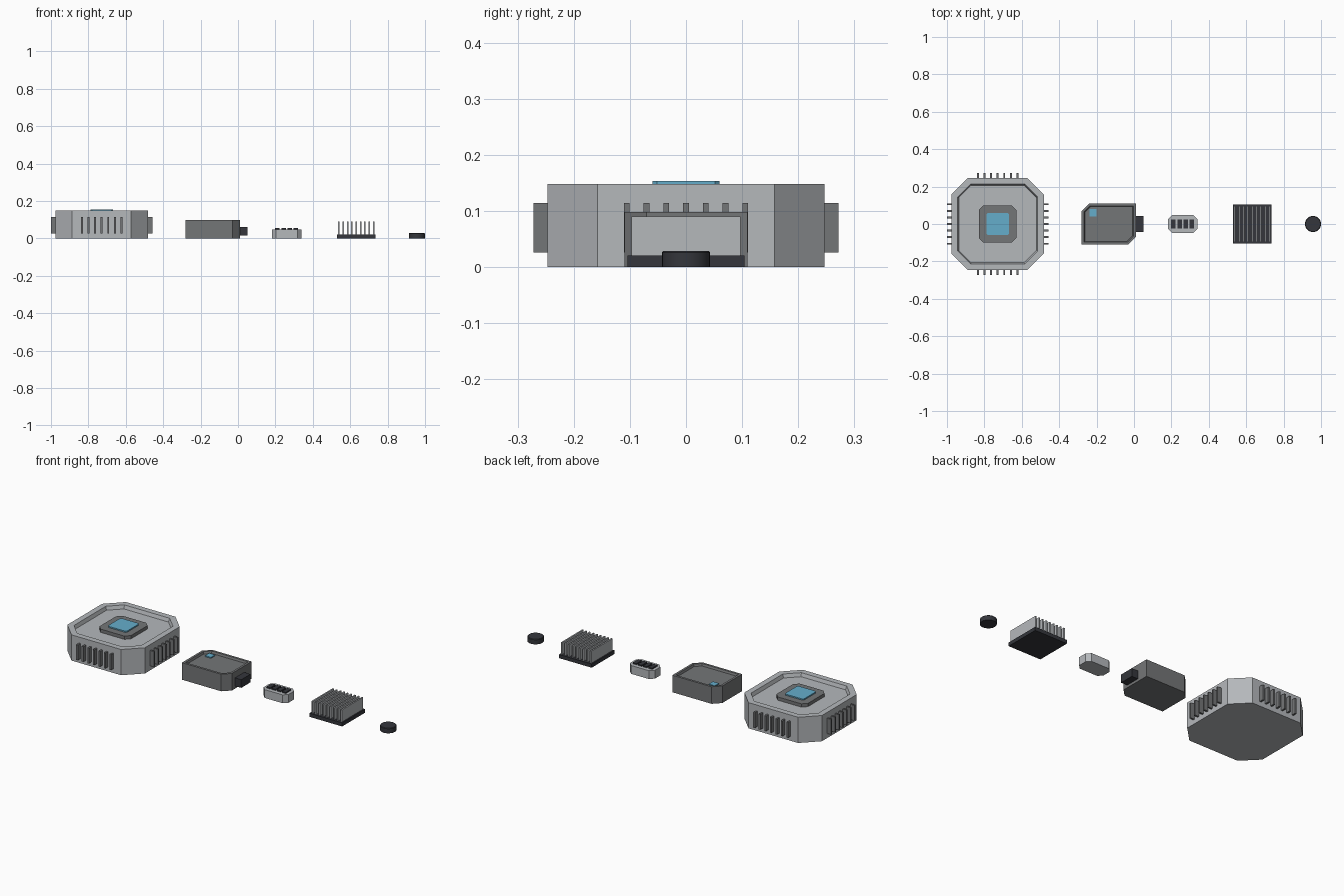
import bpy, bmesh, math

if "Cube" in bpy.data.objects:
    bpy.data.objects.remove(bpy.data.objects["Cube"])


def material(name, rgb):
    m = bpy.data.materials.new(name)
    m.diffuse_color = (*rgb, 1)
    m.use_nodes = True
    m.node_tree.nodes["Principled BSDF"].inputs["Base Color"].default_value = m.diffuse_color
    return m


LIGHT = material("light_grey", (0.46, 0.48, 0.50))
MID = material("mid_grey", (0.175, 0.18, 0.185))
DARK = material("charcoal", (0.035, 0.037, 0.045))
BLUE = material("light_blue", (0.13, 0.42, 0.60))


def outline(hx, hy, cuts):
    """Rectangle with corner cuts: (right back, left back, left front, right front)."""
    pts = []
    signs = ((1, 1), (-1, 1), (-1, -1), (1, -1))
    for i, ((sx, sy), c) in enumerate(zip(signs, cuts)):
        if c <= 0:
            pts.append((sx * hx, sy * hy))
            continue
        pair = [(sx * hx, sy * (hy - c)), (sx * (hx - c), sy * hy)]
        pts += pair if i % 2 == 0 else pair[::-1]
    return pts


def loft(name, mat, centre, rings):
    """Closed solid through a stack of (outline, z) rings."""
    bm = bmesh.new()
    loops = [[bm.verts.new((centre[0] + x, centre[1] + y, z)) for x, y in pts]
             for pts, z in rings]
    bm.faces.new(loops[0][::-1])
    bm.faces.new(loops[-1])
    for a, b in zip(loops, loops[1:]):
        for i in range(len(a)):
            j = (i + 1) % len(a)
            bm.faces.new((a[i], a[j], b[j], b[i]))
    bmesh.ops.recalc_face_normals(bm, faces=bm.faces)
    me = bpy.data.meshes.new(name)
    bm.to_mesh(me)
    bm.free()
    me.materials.append(mat)
    ob = bpy.data.objects.new(name, me)
    bpy.context.collection.objects.link(ob)
    return ob


def block(name, mat, x, y, hx, hy, z0, z1, cut=0.0):
    o = outline(hx, hy, (cut,) * 4)
    return loft(name, mat, (x, y), [(o, z0), (o, z1)])


def tray(name, mat, centre, hx, hy, cuts, height, rim, depth, slope):
    """Solid with a shallow recess in its top."""
    def inset(d):
        return outline(hx - d, hy - d, [c - 0.586 * d if c else 0 for c in cuts])
    return loft(name, mat, centre, [(inset(0), 0), (inset(0), height),
                                    (inset(rim), height), (inset(rim + slope), height - depth)])


# Octagonal hub with recessed lid and lit centre
HX = -0.729
tray("hub_body", LIGHT, (HX, 0), 0.247, 0.247, (0.089,) * 4, 0.148, 0.033, 0.02, 0.007)
block("hub_platform", MID, HX, 0, 0.1, 0.1, 0.12, 0.147, 0.025)
block("hub_light", BLUE, HX, 0, 0.06, 0.06, 0.14, 0.154, 0.008)

# Cooling ribs on the four hub sides
for i in range(7):
    t = (i - 3) * 0.0352
    for s in (-1, 1):
        block("hub_rib_x", MID, HX + s * 0.252, t, 0.02, 0.005, 0.026, 0.114)
        block("hub_rib_y", MID, HX + t, s * 0.252, 0.005, 0.02, 0.026, 0.114)

# Adapter box with two cut corners, a status light and a plug
tray("adapter_body", MID, (-0.135, 0), 0.145, 0.11, (0, 0.04, 0, 0.04), 0.098, 0.013, 0.012, 0.004)
block("adapter_light", BLUE, -0.22, 0.06, 0.019, 0.019, 0.08, 0.092)
block("adapter_plug", DARK, 0.025, 0, 0.025, 0.042, 0.015, 0.062)

# Small switch block with four keys
block("switch_body", LIGHT, 0.26, 0, 0.079, 0.047, 0, 0.048, 0.022)
for i in range(4):
    block("switch_key", DARK, 0.26 + (i - 1.5) * 0.033, 0, 0.012, 0.025, 0.04, 0.055)

# Heat sink: base and fins
block("heat_sink_base", DARK, 0.632, 0, 0.104, 0.104, 0, 0.021)
for i in range(9):
    block("heat_sink_fin", LIGHT, 0.632 + (i - 4) * 0.0232, 0, 0.004, 0.097, 0.015, 0.09)

# Round button
ring = [[(r * math.cos(a * math.pi / 12), r * math.sin(a * math.pi / 12)) for a in range(24)]
        for r in (0.043, 0.04)]
button = loft("round_button", DARK, (0.957, 0),
              [(ring[0], 0), (ring[0], 0.026), (ring[1], 0.029)])
bpy.context.view_layer.objects.active = button
button.select_set(True)
bpy.ops.object.shade_smooth_by_angle(angle=math.radians(30))
